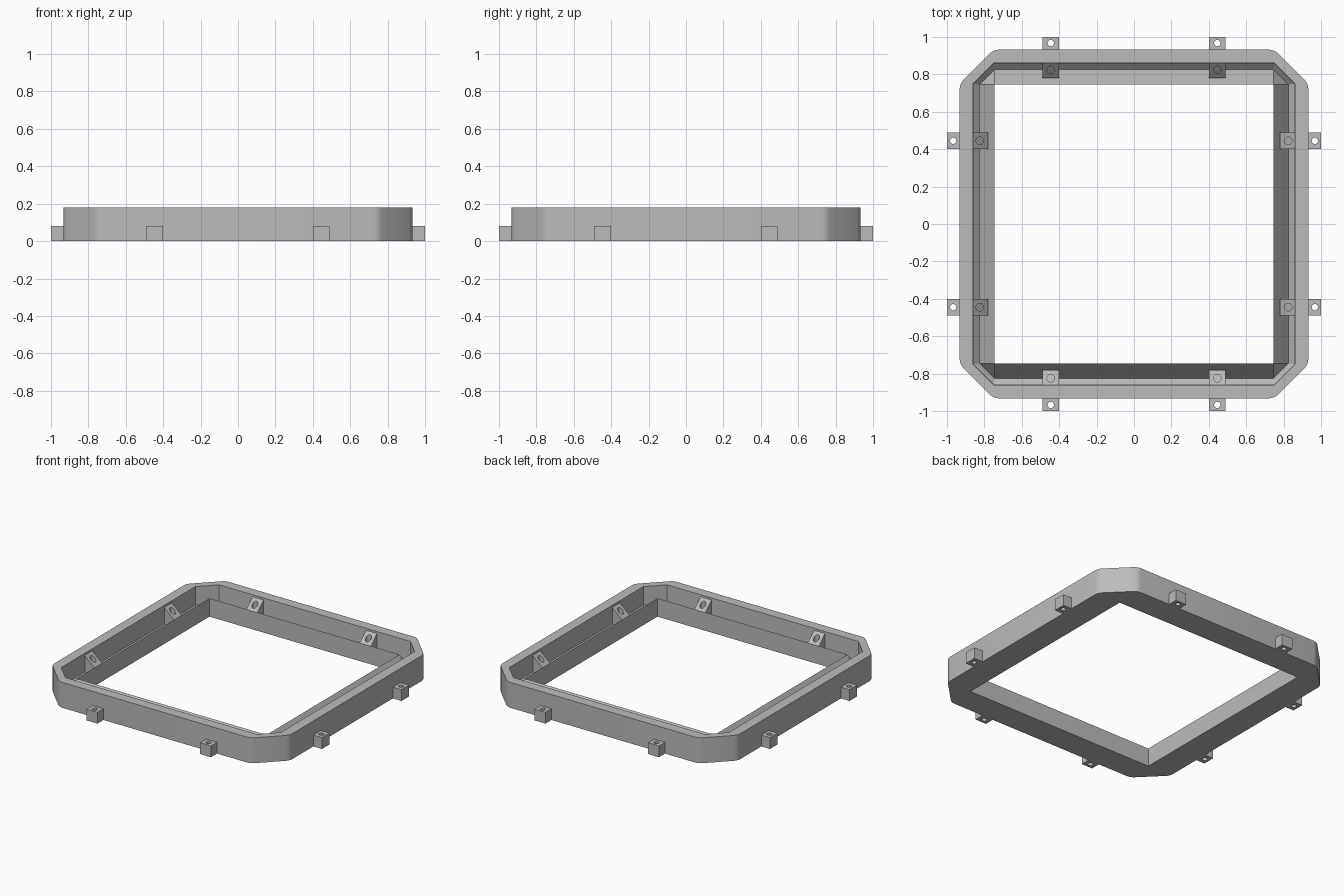
import bpy, bmesh
from math import pi, sin, cos, radians
from mathutils import Matrix

cube = bpy.data.objects.get("Cube")
if cube:
    bpy.data.objects.remove(cube, do_unlink=True)

grey = bpy.data.materials.new("plain_grey")
grey.use_nodes = True
grey.diffuse_color = (0.5, 0.5, 0.5, 1)
grey.node_tree.nodes["Principled BSDF"].inputs["Base Color"].default_value = (0.5, 0.5, 0.5, 1)


def skin(loops, cyclic):
    """Join equal-length point loops with quads; close into a ring or cap both ends."""
    bm = bmesh.new()
    rings = [[bm.verts.new(p) for p in loop] for loop in loops]
    pairs = list(zip(rings, rings[1:]))
    if cyclic:
        pairs.append((rings[-1], rings[0]))
    else:
        bm.faces.new(rings[0])
        bm.faces.new(rings[-1])
    for a, b in pairs:
        n = len(a)
        for i in range(n):
            j = (i + 1) % n
            bm.faces.new((a[i], a[j], b[j], b[i]))
    bmesh.ops.remove_doubles(bm, verts=bm.verts[:], dist=1e-5)
    bmesh.ops.recalc_face_normals(bm, faces=bm.faces[:])
    return bm


def to_mesh(bm, name):
    mesh = bpy.data.meshes.new(name)
    bm.to_mesh(mesh)
    bm.free()
    mesh.materials.append(grey)
    return mesh


def add(mesh, name, matrix=Matrix()):
    obj = bpy.data.objects.new(name, mesh)
    obj.matrix_world = matrix
    bpy.context.collection.objects.link(obj)
    return obj


def octagon(r, c, z):
    """Square of half width r whose corners are cut back to c."""
    pts = []
    for k in range(4):
        rot = Matrix.Rotation(k * pi / 2, 3, 'Z')
        pts += [rot @ v for v in (Matrix(((r, c, z), (c, r, z))))]
    return pts


# Frame: outer wall, flat rim, groove and sloped inner lip
OUTER = 0.932
profile = [(OUTER, 0.75, 0), (OUTER, 0.75, 0.18), (0.86, 0.75, 0.18),
           (0.857, 0.75, 0.05), (0.825, 0.745, 0.02),
           (0.745, 0.745, 0.13), (0.745, 0.745, 0)]
bm = skin([octagon(*p) for p in profile], True)
corners = [e for e in bm.edges
           if abs(e.verts[0].co.z - e.verts[1].co.z) > 0.1
           and all(max(abs(v.co.x), abs(v.co.y)) > OUTER - 0.01 for v in e.verts)]
bmesh.ops.bevel(bm, geom=corners, offset=0.025, segments=3, profile=0.5, affect='EDGES')
frame = add(to_mesh(bm, "frame"), "frame")
bpy.context.view_layer.objects.active = frame
frame.select_set(True)
bpy.ops.object.shade_smooth_by_angle(angle=radians(25))

# Tabs: a block with a round hole, lying on the +y side
N = 16
HALF = 0.043


def tab_loop(y, depth, height, radius=None):
    """Square outline, or a circle if a radius is given; height depends on y."""
    pts = []
    for i in range(N):
        a = 2 * pi * i / N
        u, v = cos(a), sin(a)
        if radius is None:
            m = max(abs(u), abs(v))
            px, py = u / m * HALF, y + v / m * depth
        else:
            px, py = u * radius, y + v * radius
        pts.append((px, py, height(py)))
    return pts


def floor(y):
    return 0.0


def top(y):
    return 0.08


def slope(y):
    return 0.13 + (y - 0.82) * 0.9


def hole_floor(y):
    return slope(y) - 0.05


def buried(y):
    return 0.01


outer_tab = to_mesh(skin([tab_loop(0.965, 0.035, floor), tab_loop(0.965, 0.035, top),
                          tab_loop(0.967, 0, top, 0.017),
                          tab_loop(0.967, 0, floor, 0.017)], True), "outer_tab")
inner_tab = to_mesh(skin([tab_loop(0.822, 0.041, buried), tab_loop(0.822, 0.041, slope),
                          tab_loop(0.825, 0, slope, 0.02),
                          tab_loop(0.825, 0, hole_floor, 0.02)], False), "inner_tab")

# Two tabs of each kind on every side
for k, side in enumerate(("back", "right", "front", "left")):
    turn = Matrix.Rotation(k * pi / 2, 4, 'Z')
    for i, x in enumerate((-0.445, 0.445)):
        place = turn @ Matrix.Translation((x, 0, 0))
        add(outer_tab, f"{side}_outer_tab_{i + 1}", place)
        add(inner_tab, f"{side}_inner_tab_{i + 1}", place)
